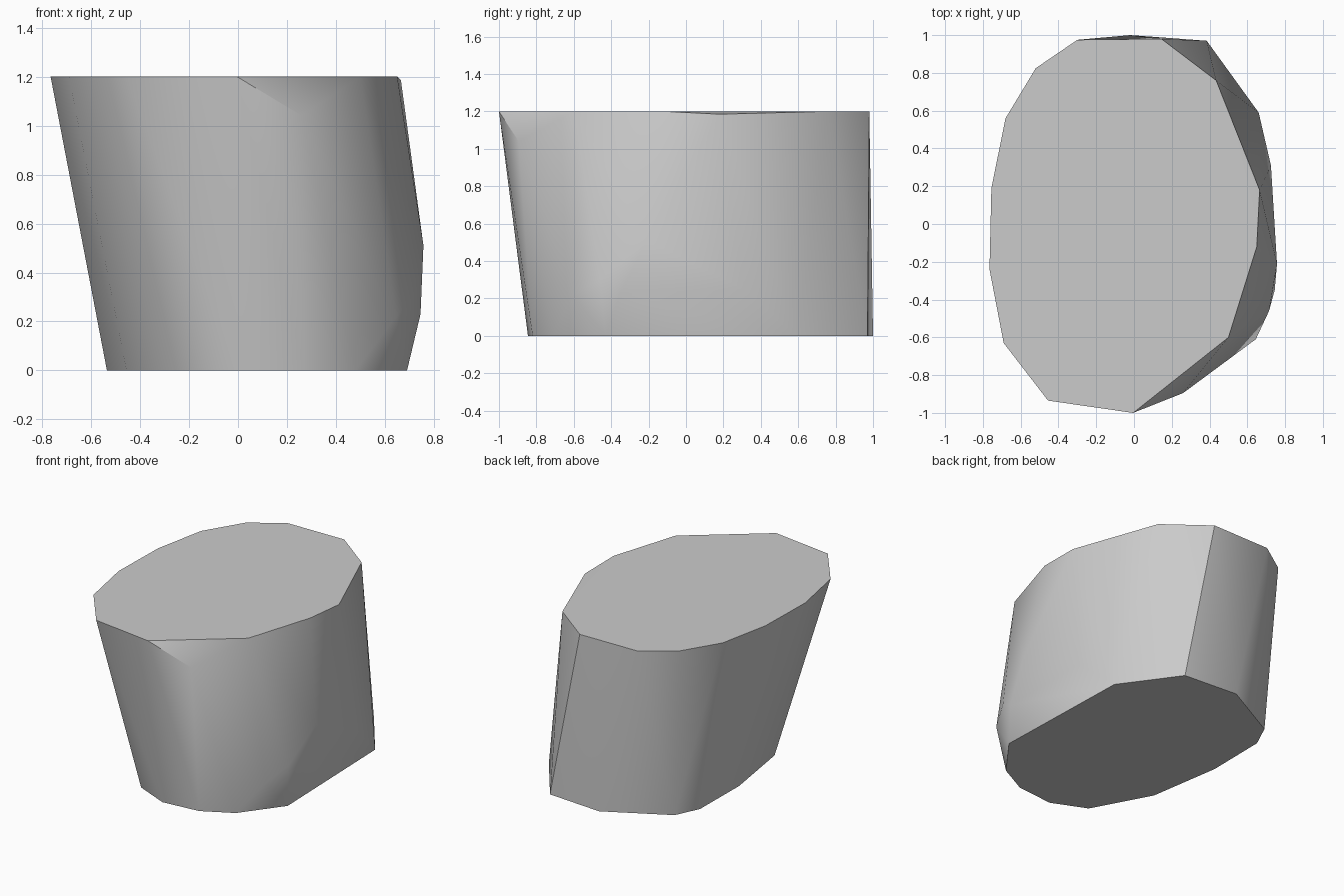
import bpy
import bmesh
from math import radians

cube = bpy.data.objects.get("Cube")
if cube:
    bpy.data.objects.remove(cube, do_unlink=True)

HEIGHT = 1.2


def make_material(name, colour):
    """One flat colour for both the viewport and renders."""
    material = bpy.data.materials.new(name)
    material.use_nodes = True
    material.diffuse_color = colour
    material.node_tree.nodes["Principled BSDF"].inputs["Base Color"].default_value = colour
    return material


def hull_object(name, points, material):
    """Wrap the points in a convex skin and merge its coplanar triangles."""
    bm = bmesh.new()
    for point in points:
        bm.verts.new(point)
    result = bmesh.ops.convex_hull(bm, input=bm.verts[:])
    loose = {g for g in result["geom_interior"] + result["geom_unused"]
             if isinstance(g, bmesh.types.BMVert)}
    bmesh.ops.delete(bm, geom=list(loose), context="VERTS")
    bmesh.ops.dissolve_limit(bm, angle_limit=radians(0.5), verts=bm.verts[:], edges=bm.edges[:])
    bmesh.ops.recalc_face_normals(bm, faces=bm.faces[:])

    mesh = bpy.data.meshes.new(name)
    bm.to_mesh(mesh)
    bm.free()
    mesh.materials.append(material)
    obj = bpy.data.objects.new(name, mesh)
    bpy.context.collection.objects.link(obj)
    return obj


# Flat upper outline
top_outline = [
    (-.3, .975), (-.52, .825), (-.68, .56), (-.755, .19), (-.765, -.24),
    (-.69, -.63), (-.455, -.935), (-.005, -1), (.5, -.6), (.65, -.12),
    (.435, .76), (.145, .98),
]

# Flat lower outline, shifted sideways from the upper one
bottom_outline = [
    (.69, -.43), (.66, .59), (.385, .97), (-.02, 1), (-.45, .77),
    (-.53, .6), (-.535, .17), (-.455, -.34), (-.24, -.74), (0, -.845),
    (.27, -.82), (.48, -.71),
]

# Bulging corners on the left side and the chipped front corner
side_corners = [
    (.26, -.895, 1.04), (.645, -.61, .22), (.715, -.46, .3),
    (.745, -.35, .23), (.757, -.21, .51), (.725, .31, .25), (.665, .18, 1.185),
]

points = [(x, y, HEIGHT) for x, y in top_outline]
points += [(x, y, 0) for x, y in bottom_outline]
points += side_corners

grey = make_material("stone_grey", (.6, .6, .6, 1))
block = hull_object("leaning_stone_block", points, grey)

# Soft sides with crisp rims
bpy.ops.object.select_all(action="DESELECT")
block.select_set(True)
bpy.context.view_layer.objects.active = block
bpy.ops.object.shade_smooth_by_angle(angle=radians(30))
